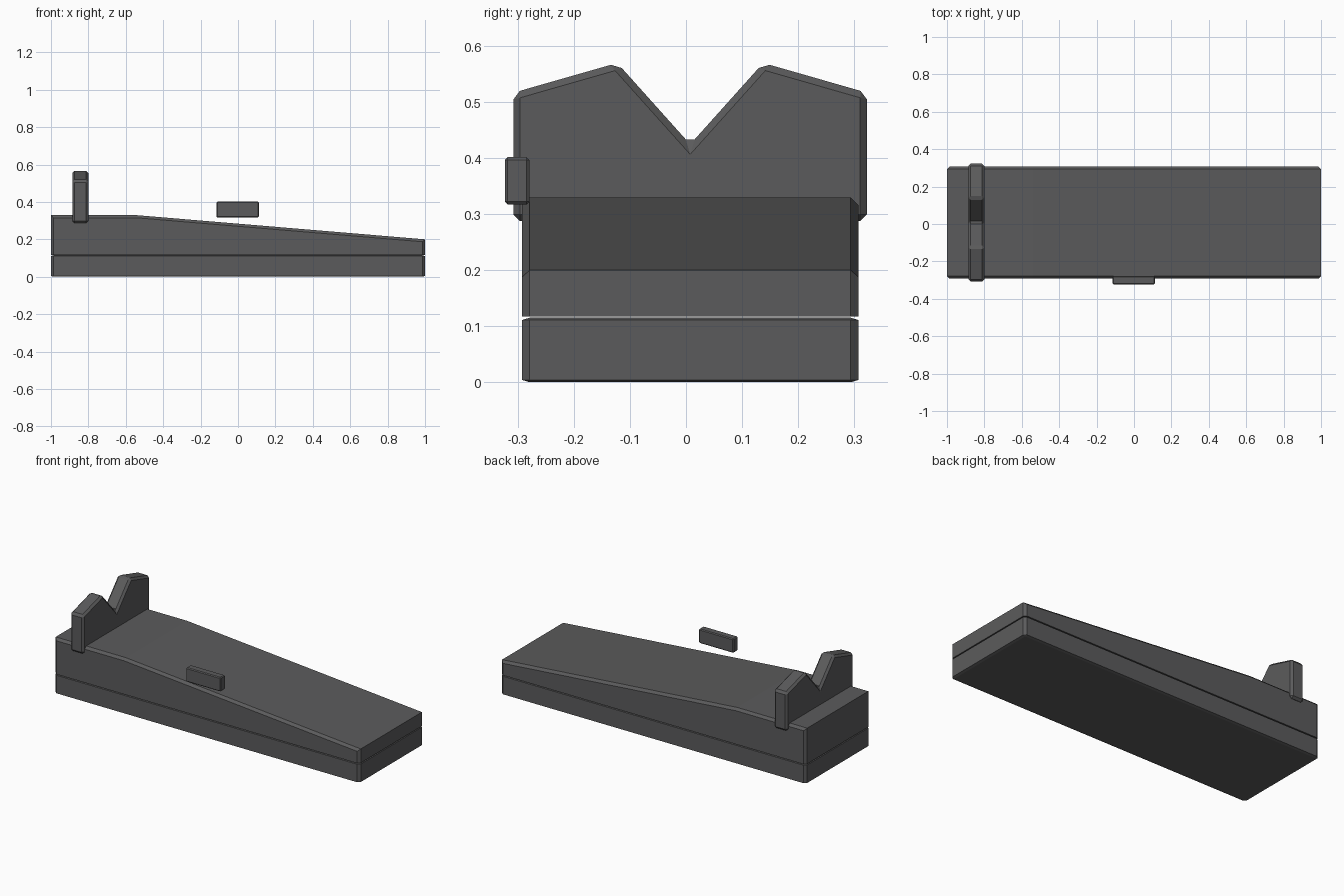
import bpy, bmesh
from mathutils import Vector

cube = bpy.data.objects.get("Cube")
if cube:
    bpy.data.objects.remove(cube, do_unlink=True)

MID = 0.0075  # depth centre of the slide body

metal = bpy.data.materials.new("dark grey metal")
metal.use_nodes = True
colour = (0.105, 0.105, 0.107, 1)
metal.diffuse_color = colour
metal.node_tree.nodes["Principled BSDF"].inputs["Base Color"].default_value = colour


def prism(name, points, depth, bevel, keep=lambda d, mid: True, squash=1):
    """Extrude a closed profile along depth and chamfer the chosen edges."""
    bm = bmesh.new()
    face = bm.faces.new([bm.verts.new(p) for p in points])
    grown = bmesh.ops.extrude_face_region(bm, geom=[face])["geom"]
    bmesh.ops.translate(bm, vec=depth, verts=[v for v in grown if isinstance(v, bmesh.types.BMVert)])
    bmesh.ops.recalc_face_normals(bm, faces=bm.faces)
    # Stretch height while chamfering, so squashed parts get shallow top chamfers
    for v in bm.verts:
        v.co.z /= squash
    edges = []
    for e in bm.edges:
        a, b = (v.co for v in e.verts)
        if e.calc_face_angle() > 0.2 and keep((b - a).normalized(), (a + b) / 2):
            edges.append(e)
    bmesh.ops.bevel(bm, geom=edges, offset=bevel, segments=1, profile=0.5, affect='EDGES')
    for v in bm.verts:
        v.co.z *= squash
    bmesh.ops.recalc_face_normals(bm, faces=bm.faces)
    mesh = bpy.data.meshes.new(name)
    bm.to_mesh(mesh)
    bm.free()
    mesh.materials.append(metal)
    obj = bpy.data.objects.new(name, mesh)
    bpy.context.collection.objects.link(obj)
    return obj


def box(name, low, high, bevel, squash=1):
    (x0, y0, z0), (x1, y1, z1) = low, high
    corners = [(x0, y0, z0), (x1, y0, z0), (x1, y0, z1), (x0, y0, z1)]
    return prism(name, corners, Vector((0, y1 - y0, 0)), bevel, squash=squash)


# Lower block
box("base_block", (-1, MID - 0.3, 0), (1, MID + 0.3, 0.115), 0.014, squash=0.3)

# Tapered upper block: chamfered uprights and long top edges only
side = [(-1, 0.117), (1, 0.117), (1, 0.2), (-0.54, 0.329), (-1, 0.329)]
prism("tapered_block", [(x, MID - 0.3, z) for x, z in side], Vector((0, 0.6, 0)), 0.014,
      keep=lambda d, mid: abs(d.y) < 0.5 and mid.z > 0.13)

# Notched rear plate, mirrored about its centre
half = [(0.315, 0.287), (0.315, 0.516), (0.13, 0.569)]
outline = half + [(0, 0.424)] + [(-y, z) for y, z in reversed(half)]
prism("notched_plate", [(-0.886, MID + y, z) for y, z in outline], Vector((0.086, 0, 0)), 0.012)

# Small floating side tab
box("side_tab", (-0.115, -0.323, 0.317), (0.112, -0.279, 0.401), 0.005)
